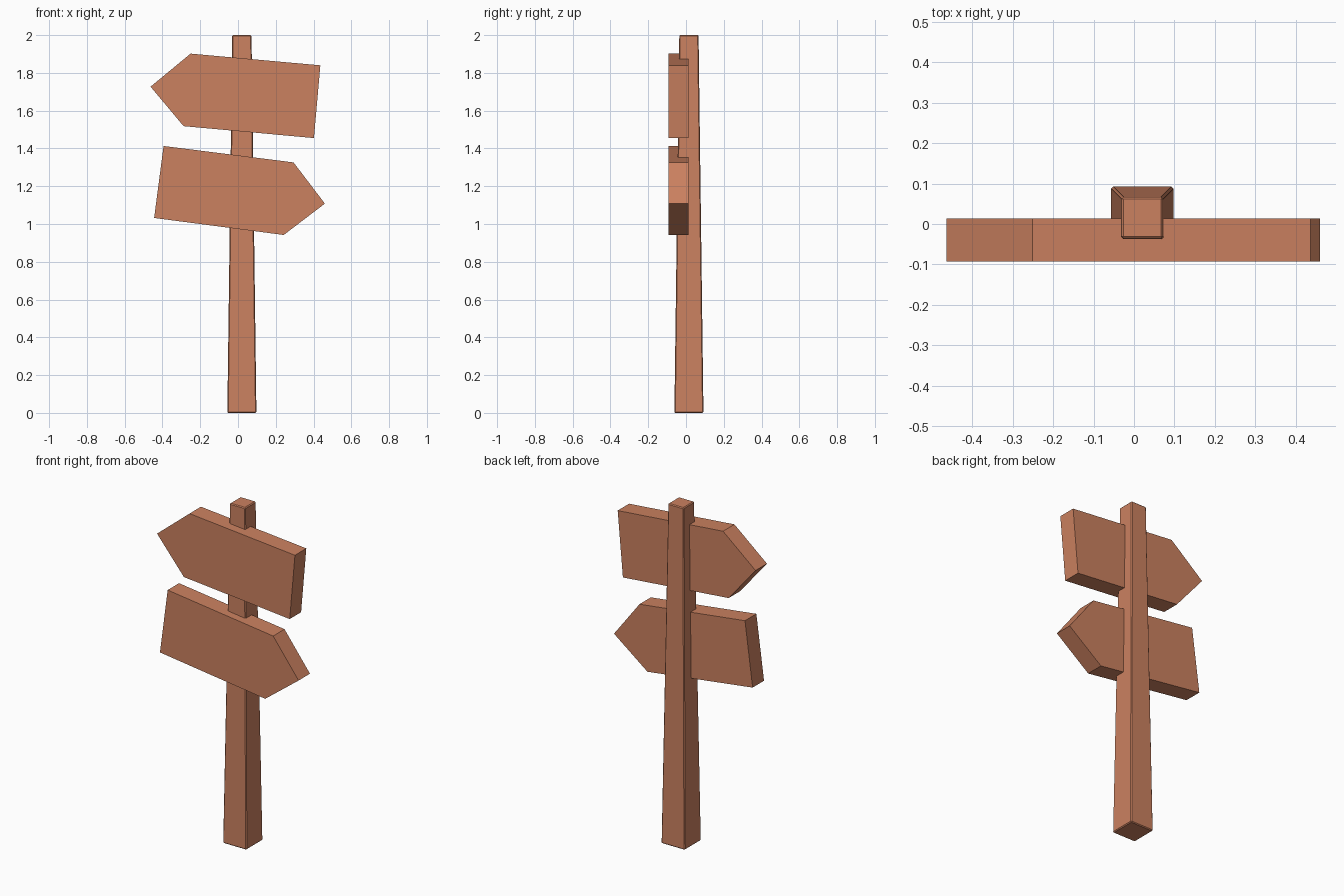
import bpy, bmesh

if "Cube" in bpy.data.objects:
    bpy.data.objects.remove(bpy.data.objects["Cube"])

wood = bpy.data.materials.new("wood_brown")
wood.diffuse_color = (0.60, 0.22, 0.117, 1)
wood.use_nodes = True
wood.node_tree.nodes["Principled BSDF"].inputs["Base Color"].default_value = wood.diffuse_color


def finish(name, bm):
    bmesh.ops.recalc_face_normals(bm, faces=bm.faces)
    mesh = bpy.data.meshes.new(name)
    bm.to_mesh(mesh)
    bm.free()
    mesh.materials.append(wood)
    obj = bpy.data.objects.new(name, mesh)
    bpy.context.collection.objects.link(obj)
    return obj


def arrow_board(name, outline, y_front=-0.0925, y_back=0.0135):
    """Extrude a front-view (x, z) outline into a plank."""
    bm = bmesh.new()
    face = bm.faces.new([bm.verts.new((x, y_front, z)) for x, z in outline])
    new = bmesh.ops.extrude_face_region(bm, geom=[face])["geom"]
    verts = [v for v in new if isinstance(v, bmesh.types.BMVert)]
    bmesh.ops.translate(bm, verts=verts, vec=(0, y_back - y_front, 0))
    return finish(name, bm)


# Tapered square post with slightly softened edges
CX, CY = 0.0205, 0.0155
bm = bmesh.new()
bmesh.ops.create_cube(bm, size=2)
for v in bm.verts:
    half = 0.051 if v.co.z > 0 else 0.077
    v.co = (CX + v.co.x * half, CY + v.co.y * half, v.co.z + 1)
bmesh.ops.bevel(bm, geom=bm.edges[:], offset=0.005, segments=1, affect='EDGES')
finish("post", bm)

# Upper board points left, lower board points right
arrow_board("upper_board", [(-0.463, 1.727), (-0.251, 1.902), (0.436, 1.840),
                            (0.402, 1.455), (-0.288, 1.518)])
arrow_board("lower_board", [(-0.394, 1.413), (0.294, 1.326), (0.460, 1.108),
                            (0.242, 0.942), (-0.444, 1.032)])
